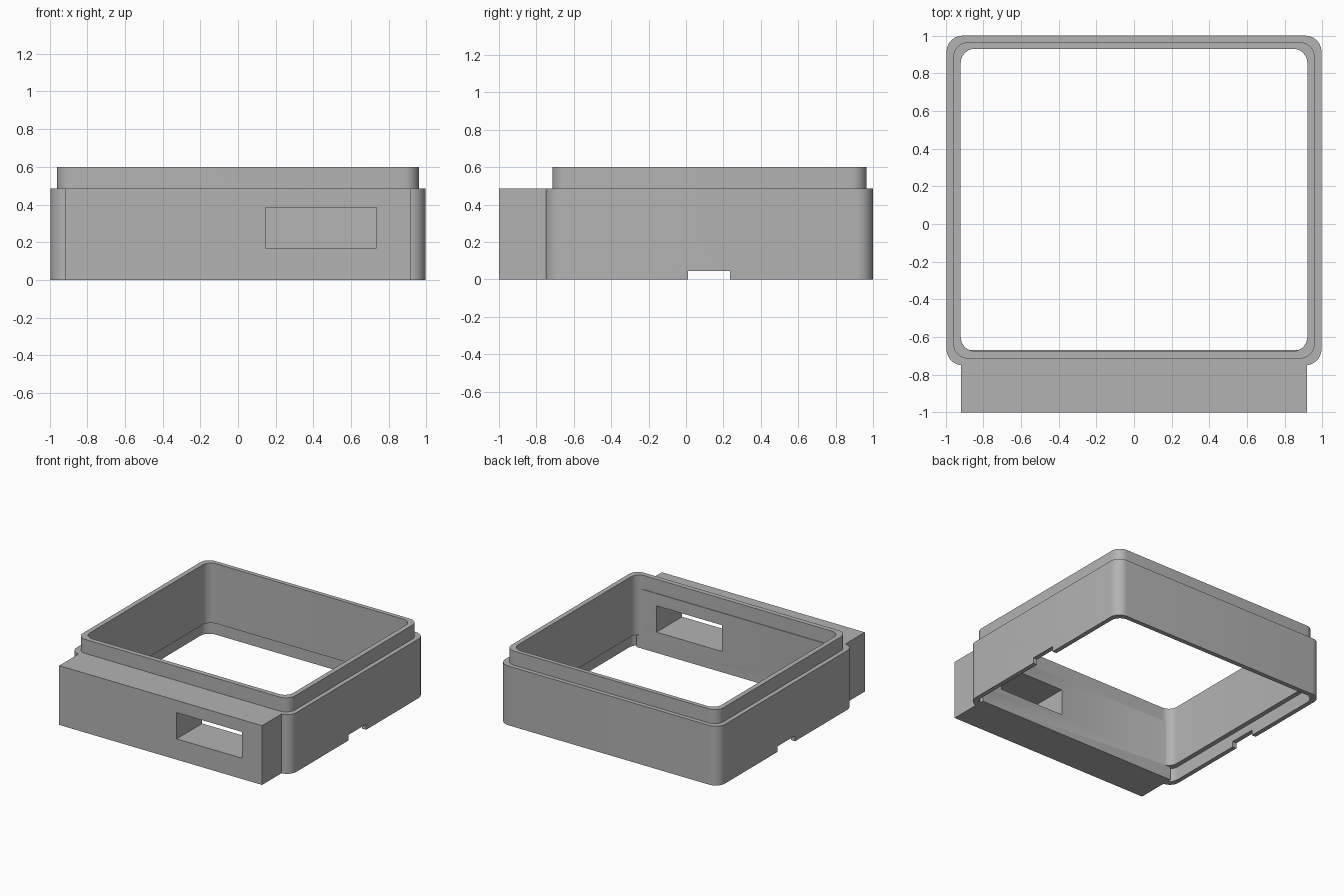
import bpy
import bmesh
from math import cos, sin, pi

if "Cube" in bpy.data.objects:
    bpy.data.objects.remove(bpy.data.objects["Cube"], do_unlink=True)

grey = bpy.data.materials.new("matte grey")
grey.use_nodes = True
colour = (0.45, 0.45, 0.45, 1)
grey.diffuse_color = colour
grey.node_tree.nodes["Principled BSDF"].inputs["Base Color"].default_value = colour


def make_object(name, bm):
    bmesh.ops.recalc_face_normals(bm, faces=bm.faces)
    mesh = bpy.data.meshes.new(name)
    bm.to_mesh(mesh)
    bm.free()
    mesh.materials.append(grey)
    obj = bpy.data.objects.new(name, mesh)
    bpy.context.collection.objects.link(obj)
    return obj


def box(name, low, high):
    bm = bmesh.new()
    bmesh.ops.create_cube(bm, size=1)
    for v in bm.verts:
        v.co = [a + (b - a) * (c + 0.5) for a, b, c in zip(low, high, v.co)]
    return make_object(name, bm)


def rounded_loop(bm, half_x, y0, y1, radius, z, steps=10):
    """Loop of vertices around a rectangle with rounded corners."""
    verts = []
    corners = [(1, y1, -1), (-1, y1, -1), (-1, y0, 1), (1, y0, 1)]
    for quarter, (side, y, inward) in enumerate(corners):
        for i in range(steps + 1):
            a = (quarter + i / steps) * pi / 2
            verts.append(bm.verts.new((side * (half_x - radius) + radius * cos(a),
                                       y + inward * radius + radius * sin(a), z)))
    return verts


def combine(target, tool, operation):
    mod = target.modifiers.new(tool.name, "BOOLEAN")
    mod.object = tool
    mod.operation = operation
    mod.solver = "EXACT"
    bpy.context.view_layer.objects.active = target
    bpy.ops.object.modifier_apply(modifier=mod.name)
    bpy.data.objects.remove(tool, do_unlink=True)


# Frame: wall cross-section carried around the rounded rectangle
outer = (0.995, -0.75, 1.0, 0.085)
lip = (0.96, -0.715, 0.965, 0.08)
inner = (0.92, -0.675, 0.93, 0.075)
recess = (0.958, -0.713, 0.963, 0.08)
section = [(outer, 0), (outer, 0.485), (lip, 0.485), (lip, 0.6),
           (inner, 0.6), (inner, 0.11), (recess, 0.11), (recess, 0)]
bm = bmesh.new()
loops = [rounded_loop(bm, *shape, z) for shape, z in section]
for a, b in zip(loops, loops[1:] + loops[:1]):
    for i in range(len(a)):
        j = (i + 1) % len(a)
        bm.faces.new((a[i], a[j], b[j], b[i]))
frame = make_object("case_frame", bm)

# Solid block on the front
combine(frame, box("front_block", (-0.918, -1, 0), (0.918, -0.67, 0.485)), "UNION")

# Window through the block, and notches in the lower rim on both sides
combine(frame, box("window_cutter", (0.145, -1.2, 0.17), (0.735, -0.5, 0.385)), "DIFFERENCE")
combine(frame, box("notch_cutter", (-1.2, 0.01, -0.1), (1.2, 0.235, 0.045)), "DIFFERENCE")

bpy.ops.object.select_all(action="DESELECT")
frame.select_set(True)
bpy.context.view_layer.objects.active = frame
bpy.ops.object.shade_smooth_by_angle(angle=pi / 6)
